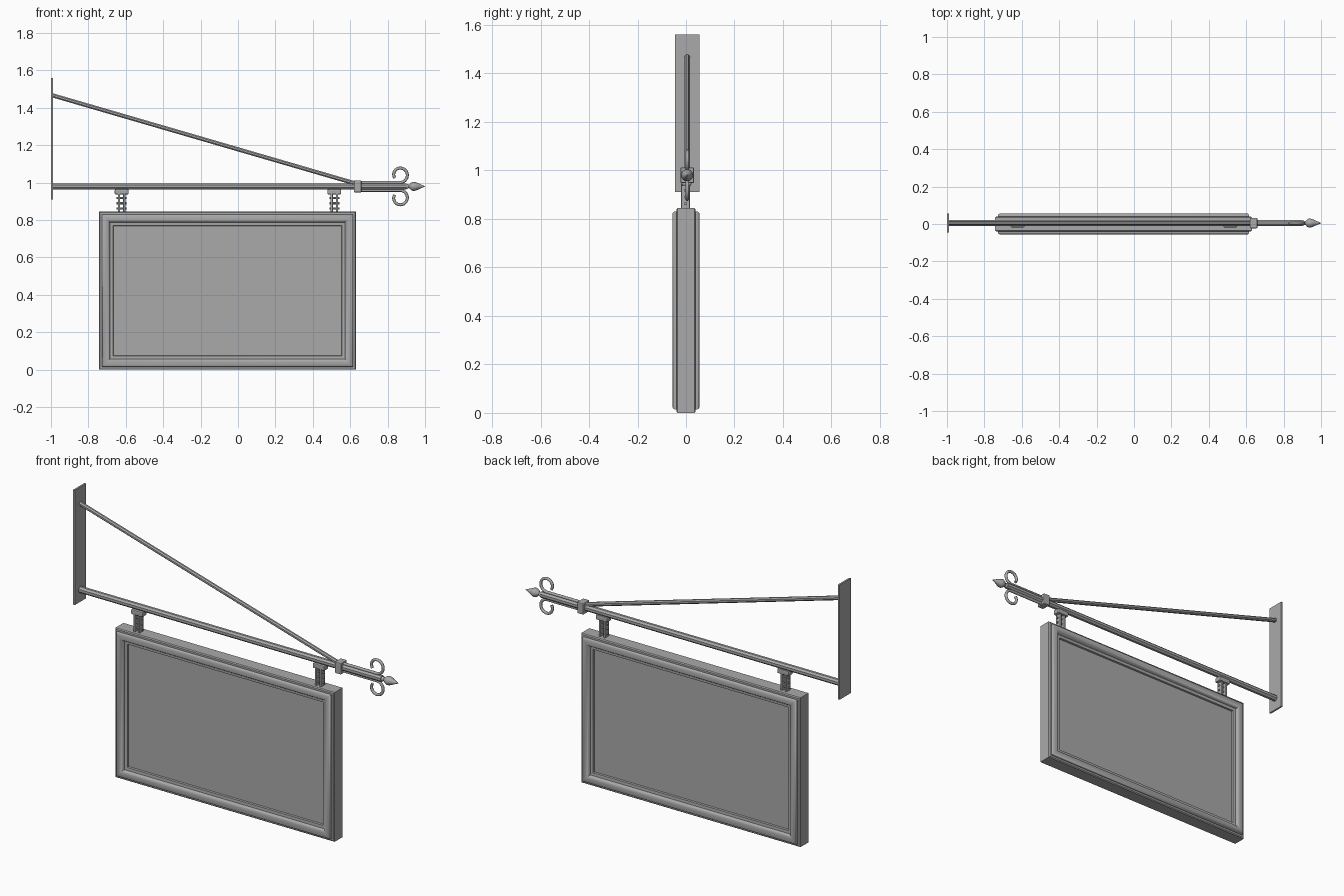
import bpy, bmesh, math
from mathutils import Vector, Matrix

if "Cube" in bpy.data.objects:
    bpy.data.objects.remove(bpy.data.objects["Cube"], do_unlink=True)

iron = bpy.data.materials.new("plain grey")
iron.use_nodes = True
GREY = (0.4, 0.4, 0.4, 1)
iron.diffuse_color = GREY
iron.node_tree.nodes["Principled BSDF"].inputs["Base Color"].default_value = GREY

ARM_Y, ARM_Z = 0.005, 0.98


def finish(bm, name, smooth=None):
    bmesh.ops.recalc_face_normals(bm, faces=bm.faces)
    mesh = bpy.data.meshes.new(name)
    bm.to_mesh(mesh)
    bm.free()
    mesh.materials.append(iron)
    ob = bpy.data.objects.new(name, mesh)
    bpy.context.collection.objects.link(ob)
    if smooth:
        bpy.ops.object.select_all(action='DESELECT')
        ob.select_set(True)
        bpy.context.view_layer.objects.active = ob
        bpy.ops.object.shade_smooth_by_angle(angle=math.radians(smooth))
    return ob


def box(name, lo, hi, bevel=0):
    lo, hi = Vector(lo), Vector(hi)
    bm = bmesh.new()
    bmesh.ops.create_cube(bm, size=1, matrix=Matrix.Translation((lo + hi) / 2)
                          @ Matrix.Diagonal((*(hi - lo), 1)))
    if bevel:
        bmesh.ops.bevel(bm, geom=bm.edges[:], offset=bevel, segments=2,
                        profile=0.5, affect='EDGES')
    return finish(bm, name)


def rod(name, a, b, r, sides=8, smooth=None):
    a, b = Vector(a), Vector(b)
    turn = (b - a).to_track_quat('Z', 'Y').to_matrix().to_4x4()
    bm = bmesh.new()
    bmesh.ops.create_cone(bm, cap_ends=True, segments=sides, radius1=r, radius2=r,
                          depth=(b - a).length,
                          matrix=Matrix.Translation((a + b) / 2) @ turn
                          @ Matrix.Rotation(math.pi / sides, 4, 'Z'))
    return finish(bm, name, smooth)


def loft(bm, rings):
    rings = [[bm.verts.new(p) for p in ring] for ring in rings]
    for r, s in zip(rings, rings[1:]):
        for i in range(len(r)):
            j = (i + 1) % len(r)
            bm.faces.new((r[i], r[j], s[j], s[i]))
    bm.faces.new(rings[0])
    bm.faces.new(rings[-1])


# Board: rectangular rings stepping from one recessed panel, over the moulding, to the other
half = [(0.076, 0.026), (0.074, 0.036), (0.058, 0.038), (0.055, 0.046),
        (0.049, 0.054), (0.042, 0.056), (0.024, 0.056), (0.018, 0.053),
        (0.015, 0.048), (0.015, 0.040), (0.005, 0.040), (0.0, 0.035)]
profile = [(d, -y) for d, y in half] + half[::-1]
x0, x1, z0, z1 = -0.742, 0.63, 0.0, 0.845
bm = bmesh.new()
loft(bm, [[(x0 + d, y, z0 + d), (x1 - d, y, z0 + d),
           (x1 - d, y, z1 - d), (x0 + d, y, z1 - d)] for d, y in profile])
finish(bm, "framed_board", 40)

# Wall plate, arm and brace
box("wall_plate", (-1, ARM_Y - 0.05, 0.91), (-0.99, ARM_Y + 0.05, 1.56))
rod("arm", (-0.992, ARM_Y, ARM_Z), (0.9, ARM_Y, ARM_Z), 0.018)
rod("brace", (-0.992, ARM_Y, 1.467), (0.63, ARM_Y, 0.995), 0.012)
box("collar", (0.62, ARM_Y - 0.028, ARM_Z - 0.032),
    (0.66, ARM_Y + 0.028, ARM_Z + 0.032), 0.005)

# Scrolls running along the arm and curling away from it
for side, label in ((1, "upper"), (-1, "lower")):
    path = [(0.63, 0.021)]
    for i in range(23):
        t = i / 22
        a = math.radians(-90 + 300 * t)
        r = 0.040 - 0.008 * t * t
        path.append((0.866 + r * math.cos(a), 0.061 + r * math.sin(a)))
    curve = bpy.data.curves.new(label + "_scroll", 'CURVE')
    curve.dimensions = '3D'
    curve.bevel_depth = 0.008
    curve.bevel_resolution = 2
    curve.use_fill_caps = True
    spline = curve.splines.new('POLY')
    spline.points.add(len(path) - 1)
    for p, (x, z) in zip(spline.points, path):
        p.co = (x, ARM_Y, ARM_Z + side * z, 1)
    curve.materials.append(iron)
    scroll = bpy.data.objects.new(label + "_scroll", curve)
    bpy.context.collection.objects.link(scroll)

# Pointed finial, turned about the arm axis
turning = [(0.895, 0.011), (0.905, 0.014), (0.913, 0.009), (0.918, 0.011),
           (0.926, 0.020), (0.938, 0.025), (0.952, 0.022), (0.972, 0.013),
           (0.990, 0.005), (1.0, 0.001)]
bm = bmesh.new()
loft(bm, [[(x, ARM_Y + r * math.cos(k * math.tau / 16), ARM_Z + r * math.sin(k * math.tau / 16))
           for k in range(16)] for x, r in turning])
finish(bm, "finial", 50)

# Hangers: a saddle under the arm, two straps and cross pins
for label, x in (("right", -0.622), ("left", 0.515)):
    box(label + "_saddle", (x - 0.037, -0.018, 0.937), (x + 0.037, 0.022, 0.965), 0.006)
    for s in (-1, 1):
        cx = x + s * 0.014
        box(label + "_strap", (cx - 0.006, -0.02, 0.838), (cx + 0.006, 0.016, 0.945), 0.003)
    for z in (0.862, 0.89, 0.918):
        rod(label + "_pin", (x - 0.027, -0.002, z), (x + 0.027, -0.002, z), 0.006)
